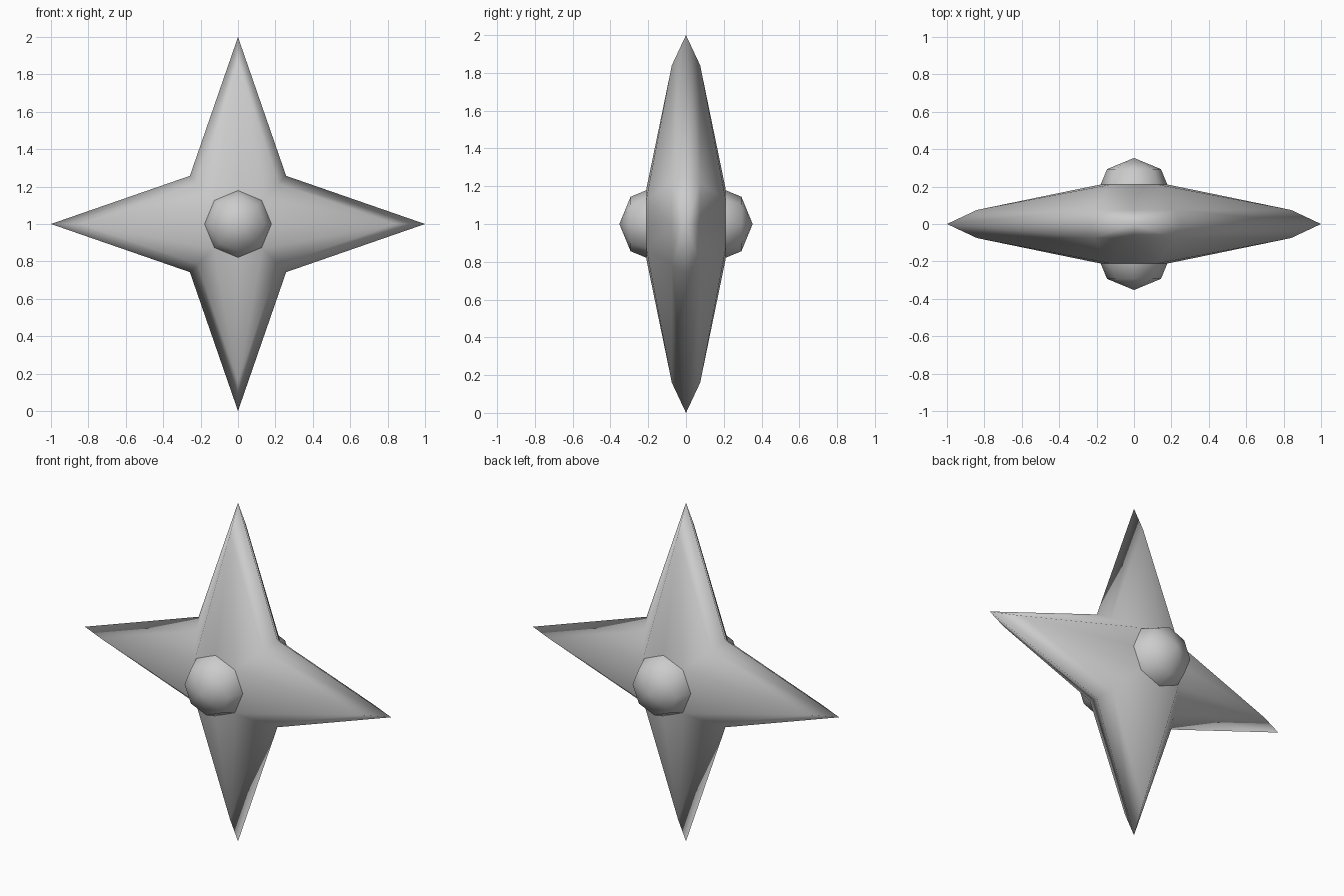
import bpy, bmesh
from math import sin, cos, pi
from mathutils import Matrix

cube = bpy.data.objects.get("Cube")
if cube:
    bpy.data.objects.remove(cube, do_unlink=True)

grey = bpy.data.materials.new("plain grey")
grey.use_nodes = True
grey.diffuse_color = (0.6, 0.6, 0.6, 1)
grey.node_tree.nodes["Principled BSDF"].inputs["Base Color"].default_value = (0.6, 0.6, 0.6, 1)


def finish(name, bm):
    """Turn a bmesh into a smooth shaded grey object."""
    bmesh.ops.recalc_face_normals(bm, faces=bm.faces)
    mesh = bpy.data.meshes.new(name)
    bm.to_mesh(mesh)
    bm.free()
    mesh.materials.append(grey)
    mesh.polygons.foreach_set("use_smooth", [True] * len(mesh.polygons))
    obj = bpy.data.objects.new(name, mesh)
    bpy.context.collection.objects.link(obj)
    return obj


def star_ring(bm, tip, notch, y):
    """Eight points alternating between arm tips and inner notches."""
    ring = []
    for i in range(8):
        r = notch if i % 2 else tip
        a = i * pi / 4
        ring.append(bm.verts.new((r * cos(a), y, 1 + r * sin(a))))
    return ring


# Four-pointed star: sharp middle outline, bevelled rim, arms rising to a small flat hub
bm = bmesh.new()
rim = star_ring(bm, 1.0, 0.364, 0)
for side in (-1, 1):
    bevel = star_ring(bm, 0.84, 0.307, side * 0.075)
    hub = star_ring(bm, 0.185, 0.185, side * 0.21)
    for tip in range(0, 8, 2):
        for notch in (tip - 1, tip + 1):
            bm.faces.new((rim[tip], rim[notch], bevel[notch], bevel[tip]))
            bm.faces.new((hub[tip], hub[notch], bevel[tip]))
            bm.faces.new((hub[notch], bevel[notch], bevel[tip]))
    bm.faces.new(hub)
finish("star_body", bm)

# Low-poly ball set into the middle of each face
for name, y in (("front_ball", -0.149), ("back_ball", 0.149)):
    bm = bmesh.new()
    bmesh.ops.create_uvsphere(
        bm, u_segments=8, v_segments=4, radius=0.204,
        matrix=Matrix.Translation((0, y, 1)) @ Matrix.Rotation(pi / 2, 4, 'X'))
    finish(name, bm)
